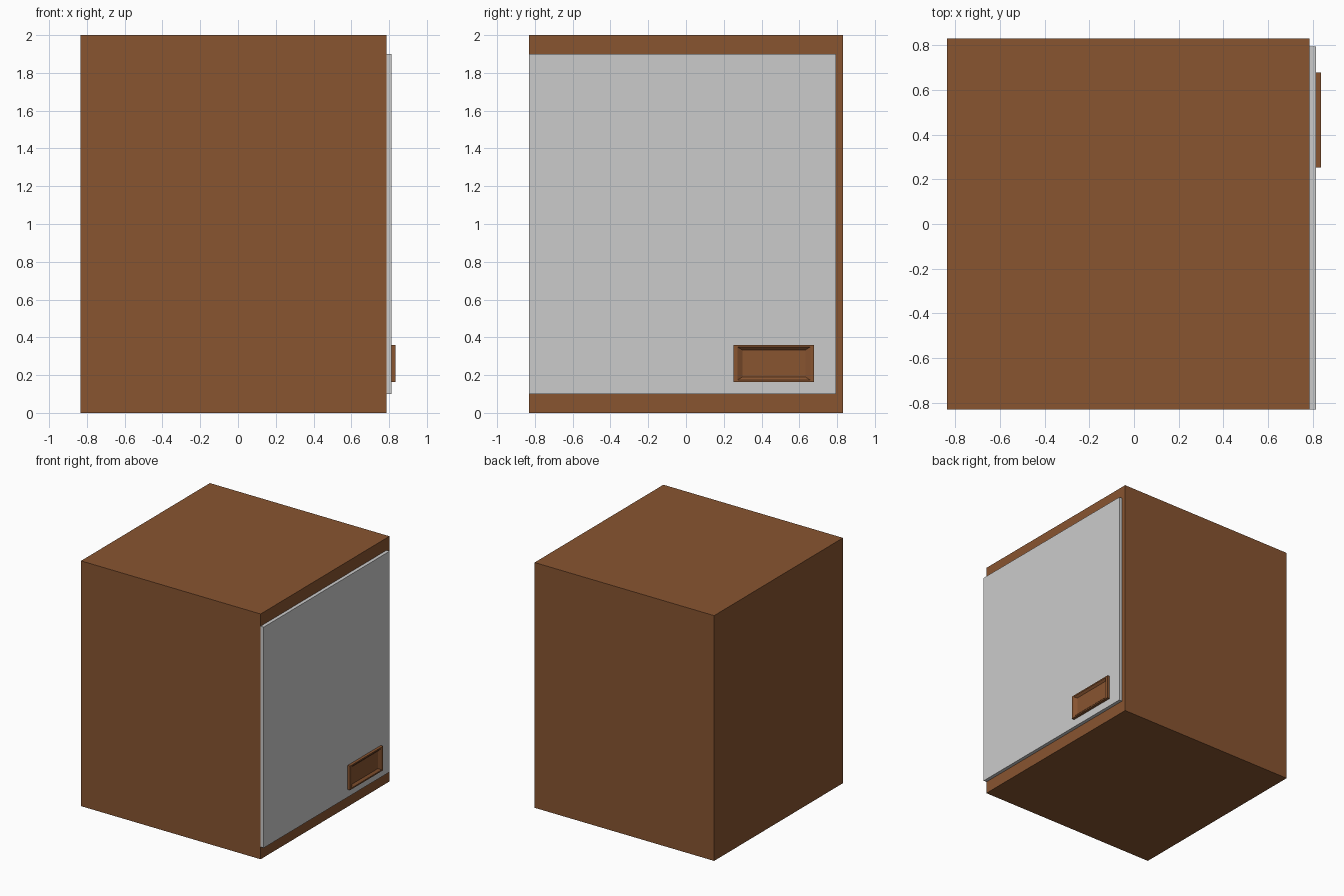
import bpy, bmesh

if "Cube" in bpy.data.objects:
    bpy.data.objects.remove(bpy.data.objects["Cube"])

brown = bpy.data.materials.new("brown")
brown.diffuse_color = (0.246, 0.089, 0.03, 1)
brown.use_nodes = True
brown.node_tree.nodes["Principled BSDF"].inputs["Base Color"].default_value = brown.diffuse_color


def finish(name, bm, mat=None):
    bmesh.ops.recalc_face_normals(bm, faces=bm.faces)
    mesh = bpy.data.meshes.new(name)
    bm.to_mesh(mesh)
    bm.free()
    obj = bpy.data.objects.new(name, mesh)
    bpy.context.collection.objects.link(obj)
    if mat:
        mesh.materials.append(mat)
    return obj


def box(name, x, y, z, mat=None):
    bm = bmesh.new()
    bmesh.ops.create_cube(bm, size=1)
    for v in bm.verts:
        v.co = [lo + (c + 0.5) * (hi - lo) for c, (lo, hi) in zip(v.co, (x, y, z))]
    return finish(name, bm, mat)


# Cabinet body
box("cabinet_body", (-0.835, 0.785), (-0.83, 0.83), (0, 2), brown)

# Thin sliding door panel
box("door_panel", (0.785, 0.813), (-0.83, 0.793), (0.1, 1.9))

# Recessed handle: nested rectangles (x, y0, y1, z0, z1) from back to recess floor
loops = [
    (0.813, 0.252, 0.678, 0.163, 0.36),
    (0.835, 0.252, 0.678, 0.163, 0.36),
    (0.835, 0.272, 0.658, 0.174, 0.349),
    (0.819, 0.298, 0.632, 0.19, 0.333),
]
bm = bmesh.new()
rings = [[bm.verts.new((x, y, z)) for y, z in ((y0, z0), (y1, z0), (y1, z1), (y0, z1))]
         for x, y0, y1, z0, z1 in loops]
for a, b in zip(rings, rings[1:]):
    for i in range(4):
        j = (i + 1) % 4
        bm.faces.new((a[i], a[j], b[j], b[i]))
bm.faces.new(rings[0])
bm.faces.new(rings[-1])
finish("door_handle", bm, brown)
